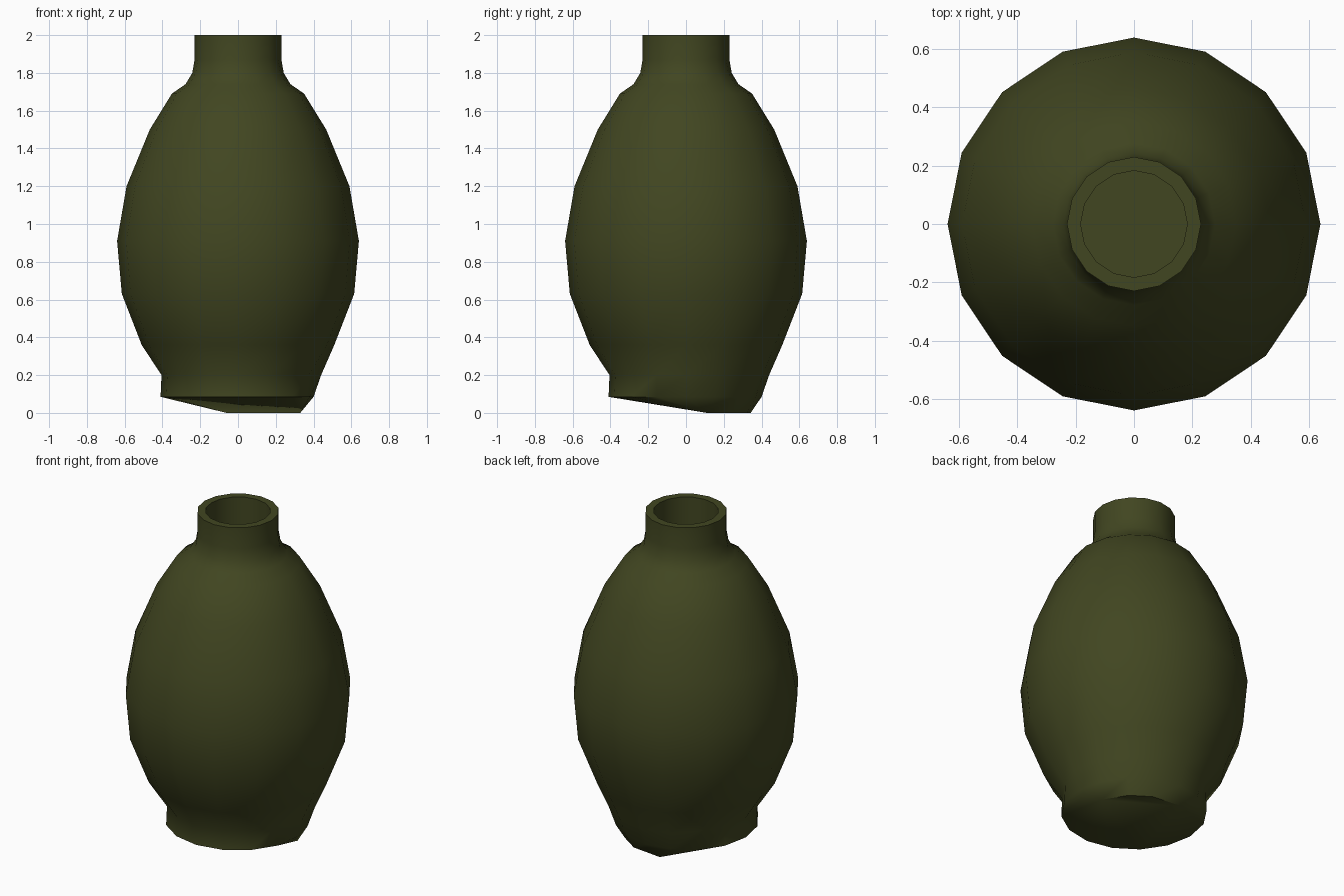
import bpy, bmesh, math

if "Cube" in bpy.data.objects:
    bpy.data.objects.remove(bpy.data.objects["Cube"])

N = 16
bm = bmesh.new()


def ring(r, z):
    """Ring of N vertices; r is a radius or a function of the column."""
    out = []
    for i in range(N):
        a = 2 * math.pi * i / N
        rad = r(i) if callable(r) else r
        out.append(bm.verts.new((rad * math.cos(a), rad * math.sin(a), z)))
    return out


def bridge(lo, hi):
    for i in range(N):
        j = (i + 1) % N
        bm.faces.new((lo[i], lo[j], hi[j], hi[i]))


def foot(intact, worn):
    """Columns 0-5 keep the full taper, the rest form the upright foot."""
    return lambda i: intact if i <= 5 else worn


# Outer wall from foot to lip, then the inside of the neck
profile = [(foot(0.40, 0.41), 0.085), (foot(0.44, 0.405), 0.2),
           (0.51, 0.36), (0.615, 0.63), (0.64, 0.91), (0.59, 1.2),
           (0.467, 1.5), (0.35, 1.69), (0.278, 1.74), (0.242, 1.8),
           (0.23, 1.87), (0.23, 2.0), (0.183, 2.0), (0.183, 1.76)]
rings = [ring(r, z) for r, z in profile]
for lo, hi in zip(rings, rings[1:]):
    bridge(lo, hi)
bm.faces.new(rings[-1])

# Lower corner that rests on the ground at the back right
base = rings[0]
tip = [bm.verts.new((0.348 * math.cos(math.radians(a)),
                     0.348 * math.sin(math.radians(a)), 0))
       for a in (18.7, 45, 67.5, 100)]
for k in range(3):
    bm.faces.new((tip[k], tip[k + 1], base[k + 2], base[k + 1]))
bm.faces.new((base[0], tip[0], base[1]))
bm.faces.new((tip[3], base[5], base[4]))

# Underside: ground patch and the sloping fan up to the foot edge
bm.faces.new(tip[::-1])
mid = 10
for i in range(5, mid):
    bm.faces.new((tip[3], base[i + 1], base[i]))
bm.faces.new((tip[0], base[mid], tip[3]))
for i in range(mid, N):
    bm.faces.new((tip[0], base[(i + 1) % N], base[i]))

bmesh.ops.recalc_face_normals(bm, faces=bm.faces[:])
mesh = bpy.data.meshes.new("vase")
bm.to_mesh(mesh)
bm.free()
vase = bpy.data.objects.new("vase", mesh)
bpy.context.collection.objects.link(vase)

# Dark olive glaze
mat = bpy.data.materials.new("olive_glaze")
mat.diffuse_color = (0.053, 0.061, 0.015, 1)
mat.use_nodes = True
mat.node_tree.nodes["Principled BSDF"].inputs["Base Color"].default_value = mat.diffuse_color
mesh.materials.append(mat)

bpy.context.view_layer.objects.active = vase
vase.select_set(True)
bpy.ops.object.shade_smooth_by_angle(angle=math.radians(40))
